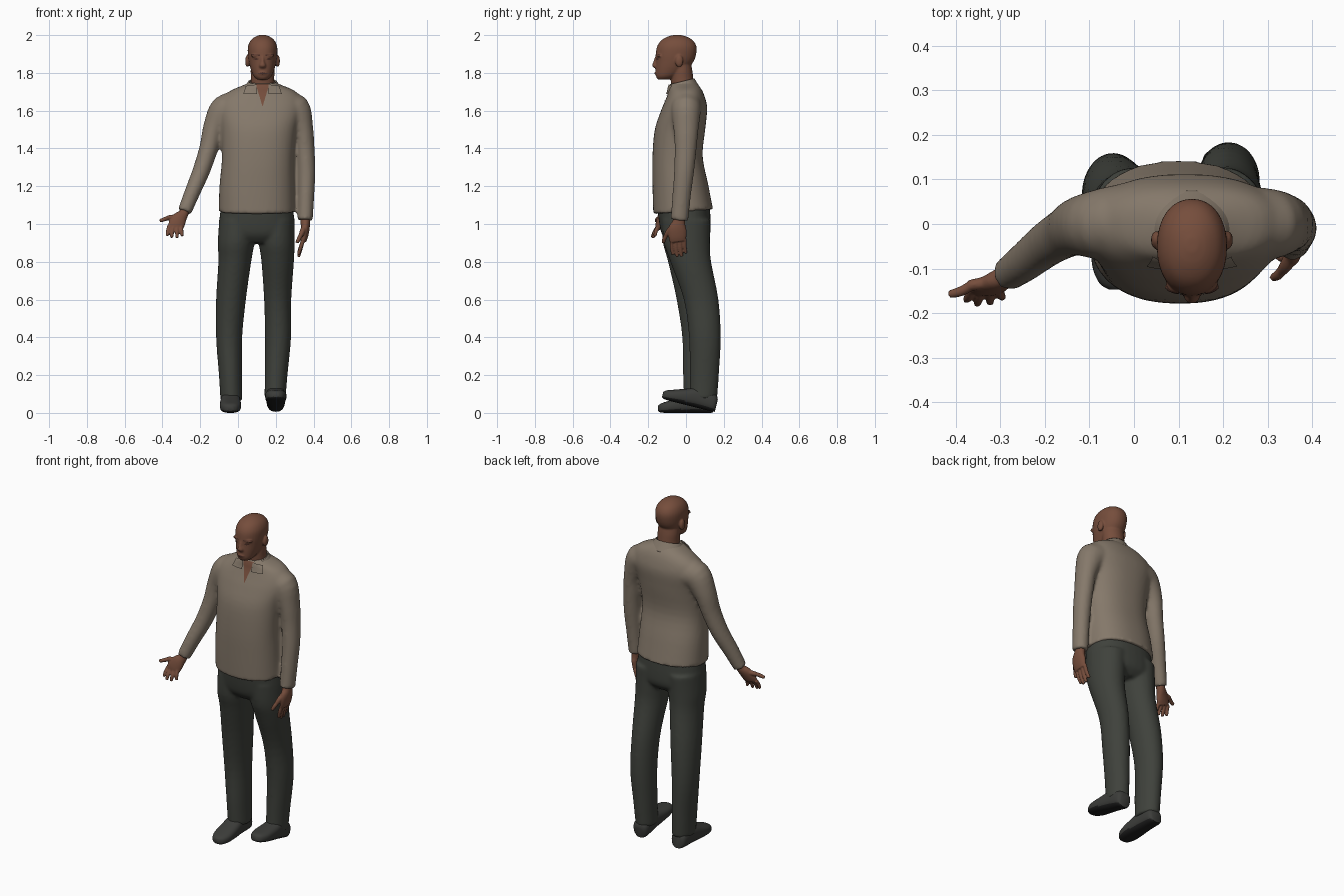
import bpy, bmesh
from math import cos, sin, pi, tau, radians, copysign
from mathutils import Vector, Matrix

cube = bpy.data.objects.get("Cube")
if cube:
    bpy.data.objects.remove(cube, do_unlink=True)

X, Y, Z = Vector((1, 0, 0)), Vector((0, 1, 0)), Vector((0, 0, 1))
MID = .13  # centre line of head and collar


def material(name, *rgb):
    mat = bpy.data.materials.new(name)
    mat.use_nodes = True
    mat.diffuse_color = (*rgb, 1)
    mat.node_tree.nodes["Principled BSDF"].inputs["Base Color"].default_value = (*rgb, 1)
    return mat


skin = material("brown skin", .18, .075, .045)
dark_skin = material("dark brown", .07, .028, .02)
cloth = material("beige cloth", .235, .19, .145)
trouser_cloth = material("dark green grey", .05, .054, .045)
leather = material("charcoal leather", .045, .046, .042)
rubber = material("black rubber", .014, .014, .014)


def activate(obj):
    bpy.ops.object.select_all(action='DESELECT')
    obj.select_set(True)
    bpy.context.view_layer.objects.active = obj


def finish(name, bm, *mats):
    bmesh.ops.recalc_face_normals(bm, faces=bm.faces)
    mesh = bpy.data.meshes.new(name)
    bm.to_mesh(mesh)
    bm.free()
    for mat in mats:
        mesh.materials.append(mat)
    obj = bpy.data.objects.new(name, mesh)
    bpy.context.collection.objects.link(obj)
    activate(obj)
    bpy.ops.object.shade_smooth_by_angle(angle=radians(50))
    return obj


def spline(points, steps=4):
    """Catmull-Rom curve through rings of (x, y, z, half width, half depth)."""
    pts = [Vector(p) for p in (points[0], *points, points[-1])]
    out = []
    for p, q, r, s in zip(pts, pts[1:], pts[2:], pts[3:]):
        for i in range(steps):
            t = i / steps
            out.append((q * 2 + (r - p) * t + (p * 2 - q * 5 + r * 4 - s) * t**2
                        + (q * 3 - p - r * 3 + s) * t**3) * .5)
    return out + [pts[-1]]


def loft(name, mat, points, axis=None, ref=Y, n=32, power=2, gap=0, tilt=0):
    bm, rows = bmesh.new(), []
    rings = spline(points)
    centres = [Vector(r[:3]) for r in rings]
    for i, ring in enumerate(rings):
        tangent = axis or centres[min(i + 1, len(rings) - 1)] - centres[max(i - 1, 0)]
        tangent = tangent.normalized()
        v = (ref - tangent * ref.dot(tangent)).normalized()
        u = v.cross(tangent)
        row = []
        for k in range(n):
            ang = -pi / 2 + gap + (tau - 2 * gap) * k / (n - 1 if gap else n)
            c, s = (copysign(abs(f) ** (2 / power), f) for f in (cos(ang), sin(ang)))
            co = centres[i] + u * ring[3] * c + v * ring[4] * s
            co.z += tilt * (co.y - centres[i].y)
            row.append(bm.verts.new(co))
        rows.append(row)
    for a, b in zip(rows, rows[1:]):
        for k in range(n - 1 if gap else n):
            j = (k + 1) % n
            bm.faces.new((a[k], a[j], b[j], b[k]))
    if not gap:
        bm.faces.new(rows[0])
        bm.faces.new(rows[-1])
    return finish(name, bm, mat)


def ball(name, mat, centre, size):
    bm = bmesh.new()
    place = Matrix.Translation(centre) @ Matrix.Diagonal((*size, 1))
    bmesh.ops.create_uvsphere(bm, u_segments=20, v_segments=12, radius=1, matrix=place)
    return finish(name, bm, mat)


def modify(obj, kind, **settings):
    mod = obj.modifiers.new(kind.lower(), kind)
    for key, value in settings.items():
        setattr(mod, key, value)
    activate(obj)
    bpy.ops.object.modifier_apply(modifier=mod.name)


def fuse(name, parts, voxel, smooth):
    """Blend overlapping parts into one continuous skin."""
    activate(parts[0])
    for part in parts:
        part.select_set(True)
    bpy.ops.object.join()
    obj = parts[0]
    obj.name = name
    modify(obj, 'REMESH', mode='VOXEL', voxel_size=voxel)
    modify(obj, 'SMOOTH', factor=.5, iterations=smooth)
    activate(obj)
    bpy.ops.object.shade_smooth()
    return obj


def patch(name, mat, outline, target, offset):
    """Thin plate given by (x, z) corners, laid on the front of a target."""
    bm = bmesh.new()
    bm.faces.new([bm.verts.new((x, -.4, z)) for x, z in outline])
    bmesh.ops.subdivide_edges(bm, edges=bm.edges[:], cuts=7, use_grid_fill=True)
    obj = finish(name, bm, mat)
    modify(obj, 'SHRINKWRAP', target=target, wrap_method='PROJECT', use_project_y=True,
           use_positive_direction=True, wrap_mode='ABOVE_SURFACE', offset=offset)
    return obj


def finger(start, end, r):
    a, b = Vector(start), Vector(end)
    mid = a.lerp(b, .5) + Vector((0, -.004, 0))
    return loft("finger", skin, [(*a, r, r), (*mid, r, r), (*b, r * .8, r * .8)], n=12)


# Shirt: torso with both sleeves
torso = loft("torso", cloth, [
    (.1, -.015, 1.065, .202, .158), (.1, -.03, 1.2, .198, .147), (.105, -.045, 1.35, .19, .133),
    (.11, -.032, 1.5, .2, .135), (.115, -.012, 1.6, .222, .124), (.12, -.005, 1.66, .215, .106),
    (MID, -.005, 1.705, .17, .088), (MID, -.015, 1.735, .1, .074), (MID, -.02, 1.75, .07, .062),
], axis=Z, n=48, power=2.3, tilt=.08)
right_sleeve = loft("right_sleeve", cloth, [
    (0, .01, 1.61, .085, .085), (-.07, 0, 1.6, .083, .08), (-.125, -.005, 1.51, .06, .066),
    (-.155, -.02, 1.4, .05, .058), (-.195, -.045, 1.28, .046, .052),
    (-.245, -.085, 1.16, .041, .045), (-.283, -.113, 1.065, .037, .038)])
left_sleeve = loft("left_sleeve", cloth, [
    (.24, 0, 1.61, .085, .085), (.3, 0, 1.605, .085, .08), (.343, 0, 1.5, .056, .066),
    (.355, -.002, 1.4, .05, .058), (.362, -.01, 1.28, .048, .053),
    (.36, -.022, 1.16, .044, .049), (.355, -.035, 1.02, .041, .047)])
shirt = fuse("shirt", [torso, right_sleeve, left_sleeve], .01, 5)

# Collar band, open neck and collar points
collar = loft("collar_band", cloth, [
    (MID, -.012, 1.7, .112, .088), (MID, -.018, 1.73, .092, .076), (MID, -.022, 1.755, .075, .066),
], axis=Z, gap=.5, tilt=.25)
modify(collar, 'SOLIDIFY', thickness=.008)
patch("open_neck", skin, [(MID, 1.62), (MID + .035, 1.738), (MID - .035, 1.738)], shirt, .003)
for side, label in ((-1, "right"), (1, "left")):
    patch(label + "_collar_point", cloth, [(MID + side * x, z) for x, z in (
        (.03, 1.735), (.085, 1.725), (.1, 1.685), (.03, 1.685))], shirt, .009)

# Trousers: hips and two legs
hips = loft("hips", trouser_cloth, [
    (.1, -.015, 1.11, .188, .14), (.1, -.005, 1.0, .2, .136),
    (.1, 0, .94, .19, .125), (.1, 0, .9, .12, .09)], axis=Z, power=2.3)
right_leg = loft("right_leg", trouser_cloth, [
    (0, 0, 1.02, .1, .128), (-.01, 0, .9, .097, .122), (-.017, .015, .8, .087, .11),
    (-.037, .05, .6, .079, .1), (-.047, .07, .4, .069, .09), (-.04, .07, .2, .061, .086),
    (-.035, .07, .065, .058, .08)], axis=Z)
left_leg = loft("left_leg", trouser_cloth, [
    (.2, 0, 1.02, .1, .128), (.205, .005, .9, .095, .122), (.21, .025, .8, .086, .108),
    (.21, .08, .6, .072, .092), (.212, .1, .4, .069, .084), (.202, .097, .2, .06, .077),
    (.196, .092, .075, .056, .073)], axis=Z)
trousers = fuse("trousers", [hips, right_leg, left_leg], .01, 5)


# Shoes: heel on the ground, toe lifted by a pitch angle
def shoe(name, place, pitch):
    obj = loft(name, leather, [
        (0, 0, .035, .03, .033), (0, -.02, .047, .046, .047), (0, -.1, .055, .051, .055),
        (0, -.17, .043, .056, .043), (0, -.235, .032, .054, .032), (0, -.275, .026, .038, .024),
        (0, -.29, .024, .016, .014)], axis=-Y, ref=Z, power=2.6)
    obj.data.materials.append(rubber)
    for face in obj.data.polygons:
        face.material_index = int(face.normal.z < -.5)
    obj.data.transform(Matrix.Translation(place) @ Matrix.Rotation(-radians(pitch), 4, X))


shoe("right_shoe", (-.04, .143, 0), 0)
shoe("left_shoe", (.2, .152, .004), 14)

# Right hand, palm turned forward
palm = loft("right_palm", skin, [
    (-.278, -.108, 1.085, .023, .024), (-.288, -.116, 1.055, .026, .024),
    (-.308, -.13, 1.03, .038, .023), (-.325, -.142, 1.0, .043, .019),
    (-.333, -.149, .978, .039, .014)], n=20)
parts = [palm]
for x, tip in zip((-.365, -.344, -.323, -.303), (
        (-.376, -.17, .937), (-.352, -.179, .928), (-.323, -.176, .926), (-.295, -.164, .935))):
    parts.append(finger((x, -.146, .99), tip, .0105))
parts += [finger((-.31, -.122, 1.035), (-.37, -.137, 1.035), .015),
          finger((-.36, -.135, 1.036), (-.414, -.158, 1.016), .0115)]
fuse("right_hand", parts, .004, 3)

# Left hand, hanging beside the thigh
palm = loft("left_palm", skin, [
    (.355, -.033, 1.05, .026, .03), (.356, -.038, 1.01, .025, .034),
    (.356, -.045, .975, .023, .048), (.351, -.045, .935, .02, .048),
    (.346, -.042, .908, .015, .043)], n=20)
parts = [palm]
for i, drop in enumerate((.838, .826, .828, .845)):
    y = -.075 + .023 * i
    parts.append(finger((.346, y, .92), (.32, y + .006, drop), .0105))
parts += [finger((.352, -.07, .985), (.332, -.105, .94), .015),
          finger((.335, -.1, .947), (.312, -.12, .9), .0115)]
fuse("left_hand", parts, .004, 3)

# Head with neck, nose and ears
skull = loft("skull", skin, [
    (MID, -.118, 1.764, .026, .03), (MID, -.102, 1.782, .047, .057), (MID, -.077, 1.82, .063, .084),
    (MID, -.06, 1.86, .073, .1), (MID, -.053, 1.9, .078, .107), (MID, -.049, 1.94, .077, .104),
    (MID, -.047, 1.972, .063, .084), (MID, -.047, 1.992, .038, .05), (MID, -.047, 2.001, .012, .015),
], axis=Z, power=2.15)
neck = loft("neck", skin, [
    (MID, -.01, 1.69, .068, .062), (MID, -.02, 1.76, .062, .06),
    (MID, -.022, 1.81, .063, .056), (MID, -.03, 1.86, .06, .055)], axis=Z)
nose = loft("nose", skin, [
    (MID, -.15, 1.89, .009, .012), (MID, -.157, 1.86, .011, .016),
    (MID, -.16, 1.838, .019, .019), (MID, -.155, 1.824, .014, .01)], axis=Z, n=16)
parts = [skull, neck, nose, ball("lips", skin, (MID, -.15, 1.798), (.026, .016, .011))]
for side in (-1, 1):
    parts += [ball("ear", skin, (MID + side * .08, -.036, 1.862), (.012, .021, .032)),
              ball("brow_ridge", skin, (MID + side * .032, -.14, 1.89), (.03, .016, .009))]
head = fuse("head", parts, .005, 3)

# Face details
patch("mouth", dark_skin, [(MID + x, z) for x, z in (
    (-.025, 1.798), (0, 1.803), (.025, 1.798), (0, 1.793))], head, .002)
for side, label in ((-1, "right"), (1, "left")):
    patch(label + "_eye", dark_skin, [(MID + side * x, z) for x, z in (
        (.018, 1.873), (.033, 1.88), (.048, 1.873), (.033, 1.867))], head, .002)
    patch(label + "_eyebrow", dark_skin, [(MID + side * x, z) for x, z in (
        (.014, 1.89), (.014, 1.896), (.056, 1.898), (.056, 1.893))], head, .002)
